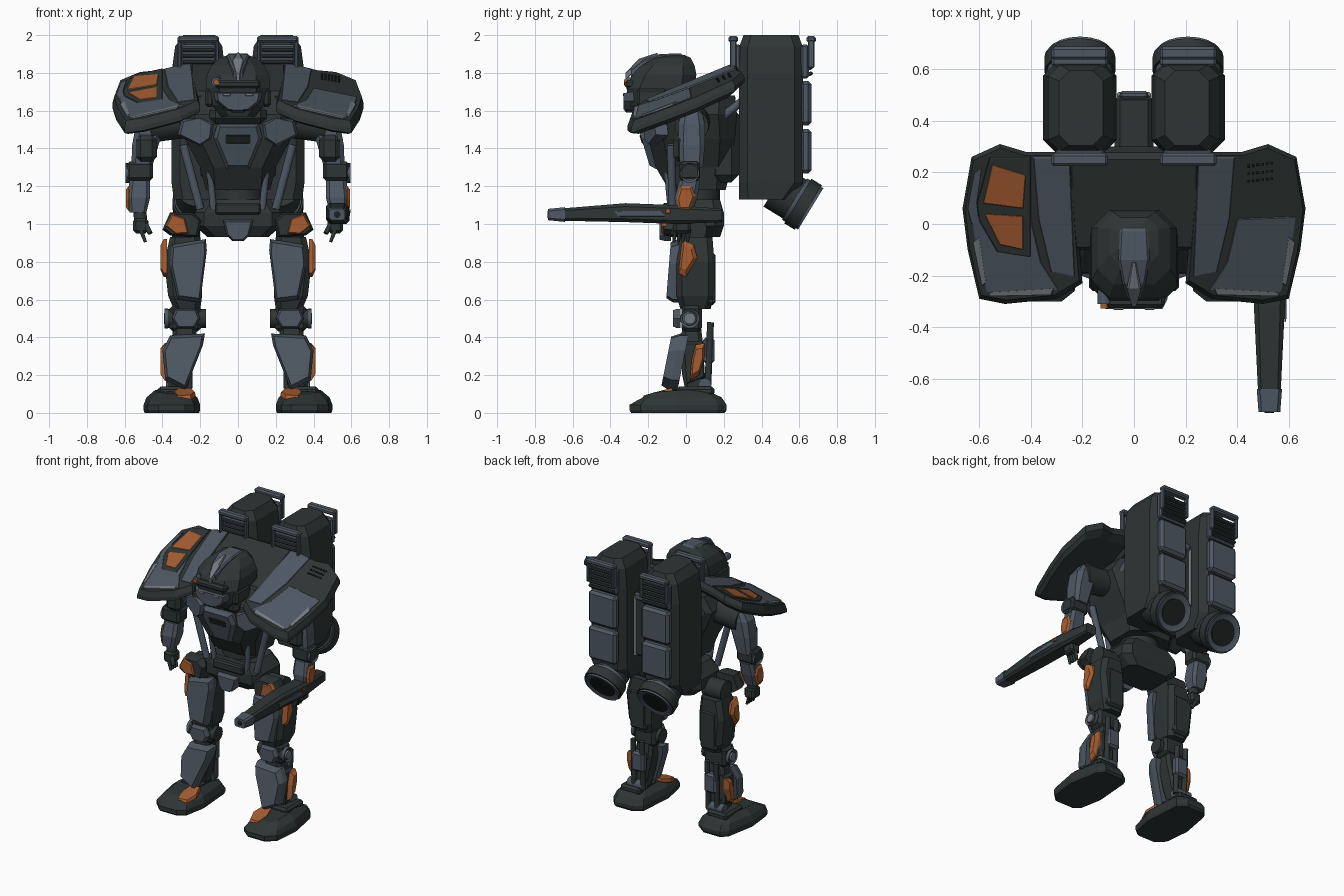
import bpy, bmesh, math
from mathutils import Vector, Matrix, Euler

cube = bpy.data.objects.get("Cube")
if cube:
    bpy.data.objects.remove(cube, do_unlink=True)


def material(name, *colour):
    mat = bpy.data.materials.new(name)
    mat.diffuse_color = (*colour, 1)
    mat.use_nodes = True
    for node in mat.node_tree.nodes:
        if node.type == "BSDF_PRINCIPLED":
            node.inputs["Base Color"].default_value = (*colour, 1)
    return mat


DARK = material("dark_green_armour", .027, .036, .035)
SLATE = material("slate_blue_plate", .075, .098, .125)
ORANGE = material("burnt_orange", .38, .11, .03)
LIGHT = material("worn_light_grey", .17, .2, .22)
BLACK = material("black_recess", .013, .016, .016)


def finish(name, mat, bm, sides, smooth=False):
    """Turn a bmesh into one object, or a left and right pair."""
    bmesh.ops.recalc_face_normals(bm, faces=bm.faces[:])
    variants = {"both": ("left_", "right_"), "left": ("left_",), "right": ("right_",), "": ("",)}
    for prefix in variants[sides]:
        mesh = bpy.data.meshes.new(prefix + name)
        bm.to_mesh(mesh)
        mesh.materials.append(mat)
        if prefix == "right_":
            mesh.transform(Matrix.Diagonal((-1, 1, 1, 1)))
            mesh.flip_normals()
        obj = bpy.data.objects.new(prefix + name, mesh)
        bpy.context.collection.objects.link(obj)
        if smooth:
            bpy.ops.object.select_all(action="DESELECT")
            obj.select_set(True)
            bpy.context.view_layer.objects.active = obj
            bpy.ops.object.shade_smooth_by_angle(angle=math.radians(35))
    bm.free()


def loft(name, mat, rings, sides=""):
    bm = bmesh.new()
    loops = [[bm.verts.new(point) for point in ring] for ring in rings]
    for low, high in zip(loops, loops[1:]):
        for i in range(len(low)):
            j = (i + 1) % len(low)
            bm.faces.new((low[i], low[j], high[j], high[i]))
    bm.faces.new(loops[0])
    bm.faces.new(loops[-1])
    finish(name, mat, bm, sides)


def place(axis, u, v, t):
    return {"x": (t, u, v), "y": (u, t, v), "z": (u, v, t)}[axis]


def tower(name, mat, sections, sides="", axis="z"):
    """Loft chamfered rectangles: position, centre u, centre v, half u, half v, cut."""
    rings = []
    for t, u, v, hu, hv, cut in sections:
        a, b = hu - cut, hv - cut
        corners = ((hu, -b), (hu, b), (a, hv), (-a, hv), (-hu, b), (-hu, -b), (-a, -hv), (a, -hv))
        rings.append([place(axis, u + du, v + dv, t) for du, dv in corners])
    loft(name, mat, rings, sides)


def scaled(outline, factor):
    cu = sum(u for u, v in outline) / len(outline)
    cv = sum(v for u, v in outline) / len(outline)
    return [(cu + (u - cu) * factor, cv + (v - cv) * factor) for u, v in outline]


def slab(name, mat, outline, axis, base, depth, sides="", inset=.85):
    """Chamfered plate on a flat or sloping base surface."""
    height = base if callable(base) else (lambda u, v: base)
    steps = ((1, 0), (1, depth * .5), (inset, depth))
    rings = [[place(axis, u, v, height(u, v) + lift) for u, v in scaled(outline, factor)]
             for factor, lift in steps]
    loft(name, mat, rings, sides)


def box(name, mat, centre, size, sides="", bevel=.01, rot=(0, 0, 0)):
    bm = bmesh.new()
    bmesh.ops.create_cube(bm, size=1, matrix=Matrix.Diagonal((*size, 1)))
    bmesh.ops.bevel(bm, geom=bm.edges[:], offset=min(bevel, min(size) * .3), segments=1, affect="EDGES")
    bm.transform(Matrix.Translation(centre) @ Euler(rot).to_matrix().to_4x4())
    finish(name, mat, bm, sides)


def rod(name, mat, start, end, radius, sides="", tip=None, bore=0):
    start, end = Vector(start), Vector(end)
    way = end - start
    bm = bmesh.new()
    bmesh.ops.create_cone(bm, cap_ends=True, segments=20, radius1=radius, radius2=tip or radius, depth=way.length)
    if bore:
        face = max(bm.faces, key=lambda f: f.calc_center_median().z)
        bmesh.ops.inset_individual(bm, faces=[face], thickness=radius * .25)
        bmesh.ops.translate(bm, verts=face.verts[:], vec=(0, 0, -bore))
    bm.transform(Matrix.Translation((start + end) / 2) @ way.to_track_quat("Z", "Y").to_matrix().to_4x4())
    finish(name, mat, bm, sides, smooth=True)


# Torso and chest armour
tower("torso_shell", DARK, [(1.18, 0, .06, .17, .15, .05), (1.3, 0, .04, .2, .2, .07), (1.45, 0, .03, .28, .23, .08),
      (1.58, 0, .04, .33, .23, .1), (1.68, 0, .08, .27, .18, .08)])
box("shoulder_deck", DARK, (0, .1, 1.73), (.52, .41, .1), bevel=.02, rot=(.4, 0, 0))
box("back_mount", DARK, (0, .2, 1.42), (.4, .16, .4), bevel=.04)
slab("chest_plate", SLATE, [(-.11, 1.53), (.11, 1.53), (.13, 1.46), (.06, 1.29), (-.06, 1.29), (-.13, 1.46)],
     "y", lambda x, z: -.19 + (1.5 - z) * .3, -.06)
slab("chest_vent", BLACK, [(-.065, 1.47), (.065, 1.47), (.065, 1.425), (-.065, 1.425)],
     "y", lambda x, z: -.248 + (1.5 - z) * .3, -.008)
slab("pectoral", SLATE, [(.13, 1.53), (.2, 1.57), (.3, 1.55), (.32, 1.47), (.2, 1.41), (.14, 1.45)],
     "y", lambda x, z: -.17 + (x - .13) * .4, -.06, "both")
rod("inner_piston", SLATE, (.16, -.11, 1.4), (.13, -.08, 1.08), .018, "both")
rod("outer_piston", SLATE, (.29, -.08, 1.42), (.2, -.07, 1.08), .022, "both")
box("collar", DARK, (0, -.12, 1.58), (.3, .22, .1), bevel=.03)

# Head
tower("helmet", DARK, [(1.57, 0, -.17, .09, .11, .04), (1.63, 0, -.15, .14, .15, .05), (1.72, 0, -.135, .168, .18, .07),
      (1.79, 0, -.115, .165, .17, .07), (1.84, 0, -.095, .14, .14, .06), (1.88, 0, -.07, .095, .095, .045),
      (1.895, 0, -.06, .05, .05, .02)])
slab("face_mask", SLATE, [(-.13, 1.7), (.13, 1.7), (.12, 1.65), (.06, 1.6), (-.06, 1.6), (-.12, 1.65)], "y", -.25, -.08)
box("brow", DARK, (0, -.28, 1.74), (.24, .09, .045), bevel=.015)
box("eye", LIGHT, (.06, -.329, 1.685), (.04, .008, .016), "both")
box("chin", DARK, (0, -.295, 1.615), (.08, .06, .05))
box("cheek_guard", DARK, (.15, -.18, 1.67), (.05, .16, .1), "both", bevel=.02)
tower("helmet_crest", SLATE, [(-.29, 0, 1.795, .025, .025, .008), (-.23, 0, 1.845, .045, .022, .008),
      (-.14, 0, 1.88, .06, .02, .008), (-.03, 0, 1.885, .055, .018, .008), (.015, 0, 1.86, .045, .015, .008)], axis="y")
tower("crest_fin", LIGHT, [(-.32, 0, 1.78, .008, .02, .004), (-.25, 0, 1.855, .028, .02, .008),
      (-.15, 0, 1.895, .008, .012, .004)], axis="y")
rod("sensor", SLATE, (.115, -.2, 1.75), (.115, -.31, 1.75), .026, "right")
rod("sensor_lens", ORANGE, (.115, -.3, 1.75), (.115, -.327, 1.75), .015, "right")

# Shoulder shields, tilted forward and outward
top = lambda x, y: 1.74 + .42 * y - .22 * (x - .25)
rim = [(.24, .28), (.42, .28), (.52, .31), (.63, .26), (.665, .06), (.645, -.1), (.6, -.29),
       (.5, -.31), (.3, -.29), (.2, -.23)]
loft("shoulder_shield", DARK, [[(x, y, top(x, y) - drop) for x, y in scaled(rim, f)]
     for f, drop in ((.86, .085), (1, .06), (1, .035), (.95, 0))], "both")


def shield_plate(name, mat, outline, lift, sides="both"):
    slab(name, mat, outline, "z", lambda x, y: top(x, y) + lift, .007, sides, inset=.97)


shield_plate("shield_inner_band", SLATE, [(.25, .26), (.39, .26), (.37, .02), (.32, -.19), (.23, -.21)], 0)
shield_plate("shield_front", SLATE, [(.4, .02), (.63, .03), (.61, -.12), (.57, -.27), (.29, -.26), (.36, -.15)], 0)
shield_plate("shield_front_edge", LIGHT, [(.31, -.25), (.56, -.265), (.565, -.28), (.32, -.275)], .003)
shield_plate("shield_side_edge", LIGHT, [(.6, -.05), (.625, -.07), (.59, -.24), (.575, -.23)], .003)
shield_plate("shield_outer_strip", SLATE, [(.59, .22), (.62, .2), (.645, .06), (.63, 0), (.6, 0), (.61, .08)], 0, "right")
shield_plate("marking_backing", DARK, [(.4, .26), (.56, .26), (.61, .08), (.6, .01), (.53, -.11), (.4, -.13)], .003, "right")
shield_plate("upper_marking", ORANGE, [(.55, .23), (.42, .19), (.43, .06), (.585, .08)], .006, "right")
shield_plate("lower_marking", ORANGE, [(.58, .04), (.43, .03), (.43, -.1), (.52, -.08)], .006, "right")
for row in range(3):
    for column in range(6):
        x, y = .44 + column * .018, .16 + row * .03 + column * .002
        shield_plate("shield_vent", BLACK, [(x, y), (x + .01, y), (x + .01, y + .01), (x, y + .01)], 0, "left")

# Arms and hands
rod("shoulder_axle", DARK, (.25, .04, 1.55), (.47, .03, 1.52), .09, "both")
tower("upper_arm", SLATE, [(1.3, .51, .03, .055, .06, .02), (1.42, .49, .03, .07, .07, .025),
      (1.53, .46, .03, .08, .07, .03), (1.61, .43, .03, .05, .05, .02)], "both")
box("upper_arm_guard", DARK, (.485, -.01, 1.4), (.11, .11, .14), "both", bevel=.025)
box("elbow_block", DARK, (.52, .02, 1.28), (.14, .11, .1), "both", bevel=.015)
rod("elbow_joint", SLATE, (.57, .02, 1.27), (.595, .02, 1.27), .052, "both", bore=.01)
tower("forearm", SLATE, [(1.06, .53, -.01, .045, .045, .015), (1.14, .525, 0, .06, .06, .02),
      (1.23, .52, .02, .055, .055, .02)], "both")
slab("forearm_marking", ORANGE, [(-.04, 1.07), (.02, 1.07), (.05, 1.15), (.03, 1.2), (-.03, 1.2), (-.05, 1.13)],
     "x", .568, .024, "both", inset=.75)
rod("wrist", DARK, (.52, -.01, 1.08), (.515, -.02, 1), .035, "both")
box("palm", DARK, (.515, -.02, .99), (.08, .09, .08), "both", bevel=.015)
for finger in range(4):
    y = -.055 + finger * .024
    rod("finger", DARK, (.515, y, .97), (.49, y - .01, .905), .012, "both", tip=.008)
rod("thumb", DARK, (.49, -.05, 1), (.465, -.07, .95), .013, "both")

# Long gun in the left hand
tower("gun_body", DARK, [(-.65, .525, 1.05, .044, .033, .012), (-.32, .525, 1.06, .06, .05, .018),
      (-.05, .53, 1.05, .06, .05, .018), (.19, .525, 1.045, .04, .035, .01)], axis="y")
tower("gun_tip", SLATE, [(-.73, .525, 1.05, .042, .03, .012), (-.64, .525, 1.05, .049, .039, .012)], axis="y")
rod("gun_muzzle", BLACK, (.525, -.7, 1.05), (.525, -.732, 1.05), .018)
slab("gun_side_plate", SLATE, [(-.38, 1.07), (-.14, 1.07), (-.1, 1.04), (-.36, 1.04)], "x", .584, .008)
box("gun_marker", ORANGE, (.59, -.095, 1.067), (.009, .025, .022), bevel=.002)

# Pelvis
rod("waist", DARK, (0, .05, 1.05), (0, .05, 1.22), .13)
tower("pelvis", DARK, [(.93, 0, .06, .16, .12, .04), (.99, 0, .05, .23, .15, .05),
      (1.06, 0, .05, .23, .15, .05), (1.13, 0, .05, .17, .13, .04)])
slab("groin_plate", SLATE, [(-.08, 1.02), (.08, 1.02), (.06, .94), (.03, .91), (-.03, .91), (-.06, .94)], "y", -.08, -.06)
box("belt", DARK, (0, -.1, 1.08), (.24, .05, .06))
slab("hip_guard", DARK, [(.19, 1.02), (.24, 1.06), (.36, 1.06), (.4, .97), (.36, .94), (.21, .93)], "y", -.02, -.1, "both")
slab("hip_marking", ORANGE, [(.26, .95), (.28, 1.03), (.35, 1.055), (.385, .99), (.33, .945)], "y", -.105, -.025, "both")
rod("hip_joint", DARK, (.2, .04, .97), (.35, .04, .97), .07, "both")

# Thighs and knees
tower("thigh", DARK, [(.55, .27, .05, .07, .08, .03), (.62, .28, .05, .09, .1, .03),
      (.8, .29, .05, .1, .1, .03), (.93, .28, .05, .08, .09, .03)], "both")
slab("thigh_plate", SLATE, [(.17, .92), (.35, .89), (.36, .79), (.32, .6), (.2, .585), (.165, .86)],
     "y", lambda x, z: -.03 + (z - .6) * .08, -.075, "both", inset=.88)
slab("thigh_marking", ORANGE, [(-.02, .92), (.04, .89), (.06, .82), (0, .72), (-.04, .74), (-.03, .84)],
     "x", .376, .034, "both", inset=.65)
box("thigh_back", DARK, (.28, .13, .71), (.13, .05, .28), "both", bevel=.015)
box("knee_block", DARK, (.28, .03, .5), (.17, .11, .14), "both", bevel=.02)
rod("knee_joint", DARK, (.17, .02, .5), (.38, .02, .5), .05, "both")
rod("knee_disc", SLATE, (.37, .02, .5), (.39, .02, .5), .052, "both", bore=.01)
rod("knee_cap", LIGHT, (.37, .02, .5), (.392, .02, .5), .03, "both")
slab("knee_plate", SLATE, [(.22, .55), (.33, .55), (.35, .5), (.32, .45), (.23, .45), (.2, .5)], "y", -.03, -.04, "both")

# Shins
tower("shin", DARK, [(.1, .32, .05, .045, .05, .015), (.2, .31, .04, .06, .06, .02),
      (.36, .29, .03, .07, .06, .02), (.45, .28, .03, .06, .05, .02)], "both")
slab("shin_plate", SLATE, [(.175, .42), (.36, .41), (.4, .33), (.385, .175), (.28, .12), (.185, .36)],
     "y", lambda x, z: -.045 + (z - .12) * .2, -.09, "both", inset=.86)
slab("shin_side", DARK, [(-.02, .38), (.09, .38), (.1, .18), (0, .14)], "x", .33, .045, "both")
slab("shin_marking", ORANGE, [(.05, .36), (.1, .37), (.1, .3), (.07, .2), (.02, .17), (.03, .28)],
     "x", .365, .044, "both", inset=.7)
box("calf", SLATE, (.29, .12, .33), (.1, .06, .14), "both", bevel=.015)
for x in (.26, .33):
    rod("calf_piston", DARK, (x, .13, .48), (x, .115, .13), .018, "both")
rod("ankle", SLATE, (.26, .1, .15), (.38, .1, .15), .034, "both")

# Feet, with the top sloping down to the toe
sole = [(.23, -.26), (.28, -.3), (.42, -.3), (.48, -.24), (.5, -.05), (.46, .17), (.42, .215), (.28, .215), (.22, .17), (.2, -.1)]
rise = lambda y: min((y + .3) * .3, .05)
loft("foot", DARK, [[(x, y, z + rise(y) * slope) for x, y in scaled(sole, f)]
     for f, z, slope in ((.96, 0, 0), (1, .015, 0), (1, .042, 0), (.9, .052, .6), (.6, .065, 1.1))], "both")
slab("toe_marking", ORANGE, [(.25, -.225), (.32, -.23), (.34, -.15), (.32, -.07), (.25, -.07), (.225, -.15)],
     "z", lambda x, y: .066 + (y + .23) * .27, .025, "both", inset=.92)
box("ankle_guard", DARK, (.345, .05, .115), (.16, .2, .05), "both", bevel=.02)

# Twin thruster pack
tower("thruster", DARK, [(1.13, .21, .42, .13, .14, .05), (1.22, .21, .45, .142, .17, .045),
      (1.8, .21, .45, .142, .17, .045), (1.94, .208, .45, .125, .168, .045), (2, .205, .45, .085, .145, .04)], "both")
for name, mat, far, near, radius, bore in (
        ("nozzle", DARK, .22, .07, .12, 0), ("nozzle_band", SLATE, .1, .08, .128, 0),
        ("nozzle_ring", DARK, .08, .014, .138, 0), ("nozzle_rim", SLATE, .02, 0, .128, .012),
        ("nozzle_core", BLACK, .05, .005, .09, 0)):
    start, end = [(.21, .66 - .85 * t, 1.08 + .52 * t) for t in (far, near)]
    rod(name, mat, start, end, radius, "both", bore=bore)
for z in (1.64, 1.385):
    box("thruster_panel", SLATE, (.21, .635, z), (.22, .06, .235), "both", bevel=.02)
for label, y, out, width in (("rear", .63, .027, .22), ("front", .27, -.017, .19)):
    box(label + "_louvre_frame", SLATE, (.21, y, 1.86), (width, .04, .18), "both")
    for slat in range(5):
        box(label + "_louvre_slat", DARK, (.21, y + out, 1.795 + slat * .032), (width - .02, .03, .02), "both", rot=(.4, 0, 0))
    handle = y + out * 1.2
    box(label + "_handle", SLATE, (.21, handle, 1.978), (.22, .05, .035), "both")
    for x in (.11, .31):
        box(label + "_handle_leg", SLATE, (x, handle, 1.9), (.02, .035, .15), "both")
box("pack_bridge", DARK, (0, .39, 1.52), (.15, .22, .46), bevel=.02)
box("bridge_cap", SLATE, (0, .5, 1.73), (.11, .03, .05))
rod("pack_strut", SLATE, (.27, .12, 1.51), (.27, .31, 1.66), .022, "both")
rod("pack_rail", LIGHT, (.055, .5, 1.3), (.055, .5, 1.72), .012, "both")
